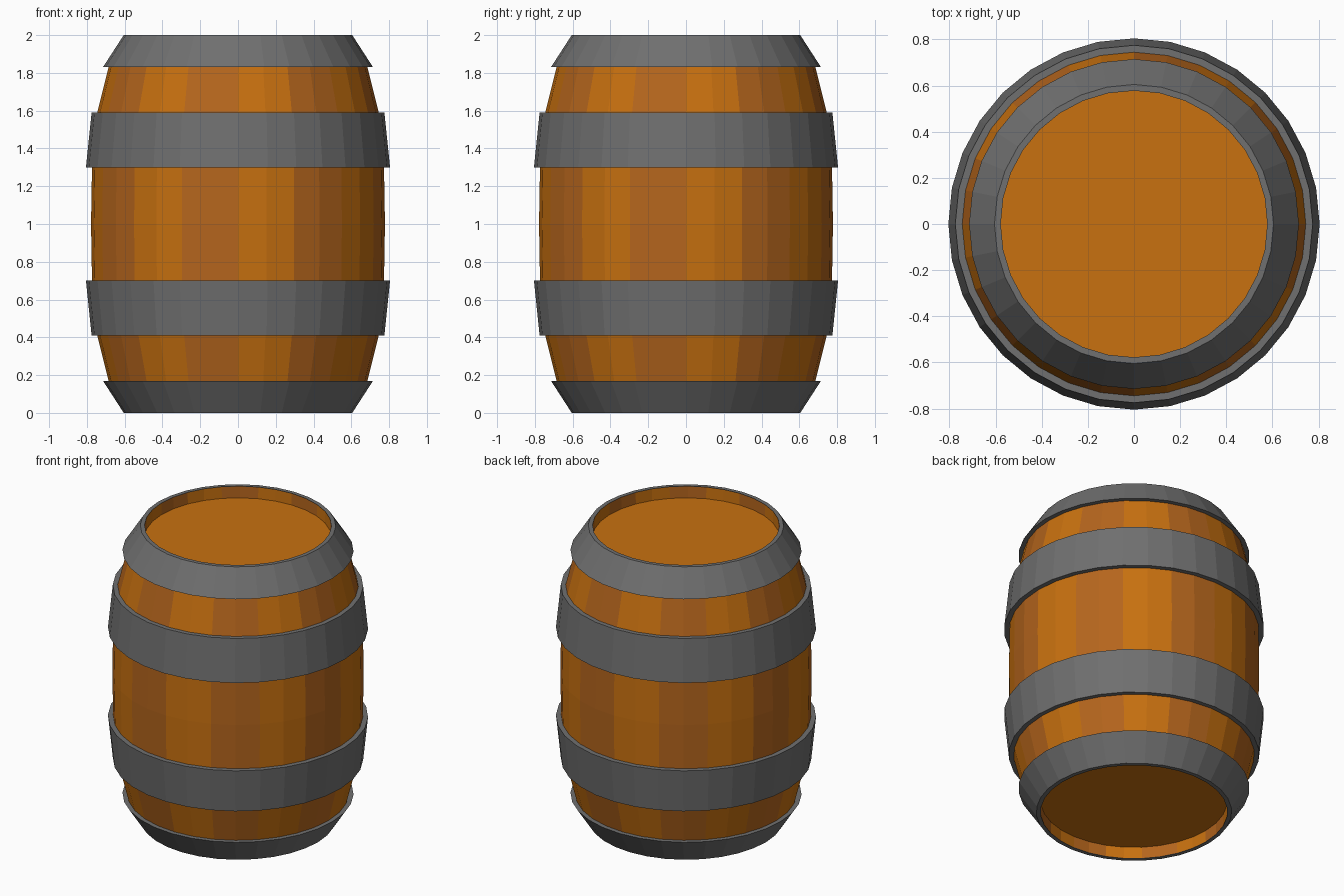
import bpy, bmesh
from math import cos, sin, tau

if "Cube" in bpy.data.objects:
    bpy.data.objects.remove(bpy.data.objects["Cube"])

SIDES = 32


def material(name, rgb):
    m = bpy.data.materials.new(name)
    m.diffuse_color = (*rgb, 1)
    m.use_nodes = True
    m.node_tree.nodes["Principled BSDF"].inputs["Base Color"].default_value = m.diffuse_color
    return m


ORANGE = material("orange_wood", (0.58, 0.165, 0.005))
BROWN = material("brown_wood", (0.46, 0.13, 0.012))
IRON = material("iron", (0.16, 0.16, 0.16))


def lathe(name, profile, mats, closed=False, capped=False):
    """Spin an (r, z) outline, given bottom to top on the outside."""
    bm = bmesh.new()
    rings = [[bm.verts.new((r * cos(tau * i / SIDES), r * sin(tau * i / SIDES), z))
              for i in range(SIDES)] for r, z in profile]
    pairs = list(zip(rings, rings[1:]))
    if closed:
        pairs.append((rings[-1], rings[0]))
    for lo, hi in pairs:
        for i in range(SIDES):
            j = (i + 1) % SIDES
            f = bm.faces.new((lo[i], lo[j], hi[j], hi[i]))
            f.material_index = (i // 2) % len(mats)   # each stave is two facets wide
    if capped:
        bm.faces.new(rings[0][::-1])
        bm.faces.new(rings[-1])
    bmesh.ops.recalc_face_normals(bm, faces=bm.faces)
    me = bpy.data.meshes.new(name)
    bm.to_mesh(me)
    bm.free()
    for m in mats:
        me.materials.append(m)
    ob = bpy.data.objects.new(name, me)
    bpy.context.collection.objects.link(ob)
    return ob


# Bulging staves with recessed heads at both ends
half = [(0.778, 1.0), (0.773, 1.3), (0.745, 1.59), (0.685, 1.83), (0.58, 1.998), (0.578, 1.92)]
lower = [(r, 2 - z) for r, z in half[:0:-1]]
lathe("barrel_staves", lower + half, [ORANGE, BROWN], capped=True)

# Iron hoops, upper ones mirrored to the lower half
hoops = {
    "belly_hoop": [(0.805, 1.3), (0.775, 1.59), (0.742, 1.59), (0.77, 1.3)],
    "end_hoop": [(0.715, 1.83), (0.605, 2.0), (0.578, 2.0), (0.68, 1.83)],
}
for name, outline in hoops.items():
    lathe("upper_" + name, outline, [IRON], closed=True)
    lathe("lower_" + name, [(r, 2 - z) for r, z in outline], [IRON], closed=True)
